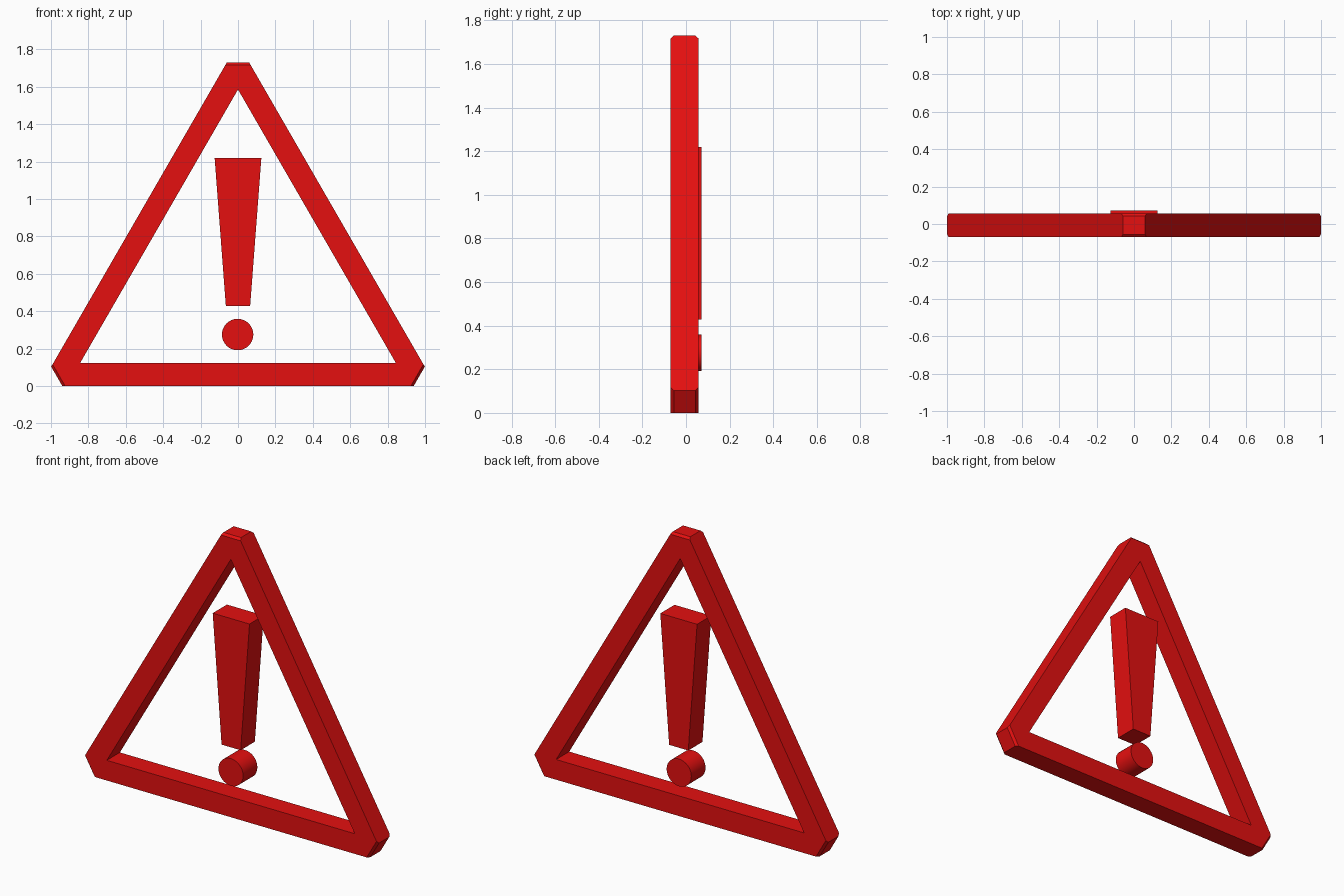
import bpy, bmesh, math

# Remove the default cube
cube = bpy.data.objects.get("Cube")
if cube:
    bpy.data.objects.remove(cube, do_unlink=True)

# Single red material
RED = (0.78, 0.005, 0.005, 1.0)
red = bpy.data.materials.new("warning_red")
red.use_nodes = True
red.diffuse_color = RED
bsdf = red.node_tree.nodes["Principled BSDF"]
bsdf.inputs["Base Color"].default_value = RED


def make_object(name, bm):
    bmesh.ops.recalc_face_normals(bm, faces=bm.faces)
    mesh = bpy.data.meshes.new(name)
    bm.to_mesh(mesh)
    bm.free()
    mesh.materials.append(red)
    obj = bpy.data.objects.new(name, mesh)
    bpy.context.collection.objects.link(obj)
    return obj


def bridge(bm, a, b):
    """Join two closed loops of equal length with quads."""
    n = len(a)
    for i in range(n):
        j = (i + 1) % n
        bm.faces.new((a[i], a[j], b[j], b[i]))


def prism(name, outline, y0, y1):
    """Extrude an x/z outline from y0 to y1."""
    bm = bmesh.new()
    front, back = ([bm.verts.new((x, y, z)) for x, z in outline] for y in (y0, y1))
    bridge(bm, front, back)
    bm.faces.new(front)
    bm.faces.new(back)
    return make_object(name, bm)


def triangle(inradius):
    """Corners of an upright triangle around the frame centre."""
    r = 2 * inradius
    return [(r * math.cos(a), CENTRE_Z + r * math.sin(a))
            for a in (math.radians(90 + 120 * k) for k in range(3))]


def cut_triangle(inradius, cut):
    """Triangle with each corner cut off at a distance along its sides."""
    pts = triangle(inradius)
    t = cut / (2 * math.sqrt(3) * inradius)
    out = []
    for i, p in enumerate(pts):
        for q in (pts[i - 1], pts[(i + 1) % 3]):
            out.append((p[0] + (q[0] - p[0]) * t, p[1] + (q[1] - p[1]) * t))
    return out


# Triangular frame: cut corners whose end caps are chamfered front and back
CENTRE_Z, OUTER, INNER = 0.611, 0.611, 0.487
FRONT, BACK, CHAMFER = -0.07, 0.057, 0.014
bm = bmesh.new()
layers = [(FRONT, 0.134), (FRONT + CHAMFER, 0.119), (BACK - CHAMFER, 0.119), (BACK, 0.134)]
outer = [[bm.verts.new((x, y, z)) for x, z in cut_triangle(OUTER, cut)] for y, cut in layers]
inner = [[bm.verts.new((x, y, z)) for x, z in triangle(INNER)] for y in (FRONT, BACK)]
for a, b in zip(outer, outer[1:]):
    bridge(bm, a, b)
bridge(bm, *inner)
for o, i in ((outer[0], inner[0]), (outer[-1], inner[1])):
    for k in range(3):
        n = (k + 1) % 3
        bm.faces.new((o[2 * k], o[2 * k + 1], i[k]))              # corner
        bm.faces.new((o[2 * k + 1], o[2 * n], i[n], i[k]))        # bar
make_object("triangle_frame", bm)

# Tapered stroke of the exclamation mark
prism("mark_stroke", [(-0.125, 1.22), (0.125, 1.22), (0.065, 0.428), (-0.065, 0.428)],
      -0.067, 0.071)

# Round dot below the stroke
SIDES, RADIUS = 32, 0.084
circle = [(RADIUS * math.cos(2 * math.pi * k / SIDES) - 0.002,
           0.275 + RADIUS * math.sin(2 * math.pi * k / SIDES)) for k in range(SIDES)]
dot = prism("mark_dot", circle, -0.067, 0.071)
bpy.ops.object.select_all(action="DESELECT")
dot.select_set(True)
bpy.context.view_layer.objects.active = dot
bpy.ops.object.shade_smooth_by_angle(angle=math.radians(30))
